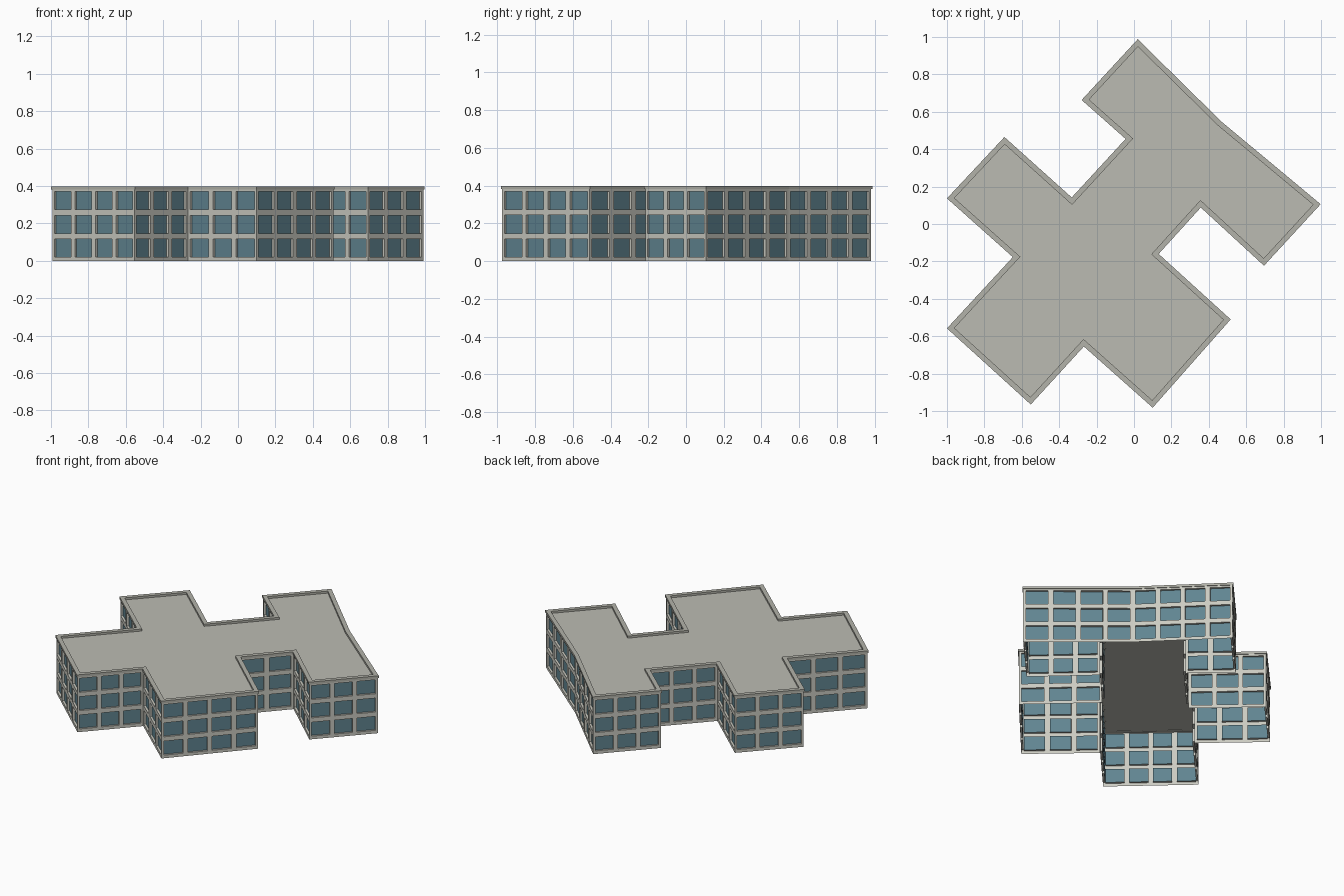
import bpy, bmesh
from mathutils import Vector

cube = bpy.data.objects.get("Cube")
if cube:
    bpy.data.objects.remove(cube, do_unlink=True)


def material(name, rgb):
    m = bpy.data.materials.new(name)
    m.use_nodes = True
    m.diffuse_color = (*rgb, 1)
    m.node_tree.nodes["Principled BSDF"].inputs["Base Color"].default_value = (*rgb, 1)
    return m


WALL = material("pale concrete", (0.60, 0.60, 0.54))
GLASS = material("blue grey glass", (0.12, 0.235, 0.285))
ROOF = material("roof grey", (0.50, 0.50, 0.45))
TRIM = material("parapet grey", (0.45, 0.45, 0.40))

# Outer roof edge, counter-clockwise
OUTLINE = [Vector(p) for p in [
    (-1, -.558), (-.552, -.965), (-.268, -.655), (.1, -.982), (.517, -.51),
    (.132, -.16), (.357, .088), (.695, -.223), (.998, .106), (.468, .547),
    (.02, .988), (-.28, .663), (-.045, .455), (-.333, .142), (-.693, .465),
    (-1, .137), (-.648, -.177)]]


def offset(points, d):
    """Move every edge inward by d, keeping mitred corners."""
    result = []
    for i, p in enumerate(points):
        a = (p - points[i - 1]).normalized()
        b = (points[(i + 1) % len(points)] - p).normalized()
        na, nb = Vector((-a.y, a.x)), Vector((-b.y, b.x))
        result.append(p + (na + nb) * d / (1 + na.dot(nb)))
    return result


def finish(name, bm, materials):
    bmesh.ops.remove_doubles(bm, verts=bm.verts, dist=0.0001)
    mesh = bpy.data.meshes.new(name)
    bm.to_mesh(mesh)
    bm.free()
    for m in materials:
        mesh.materials.append(m)
    obj = bpy.data.objects.new(name, mesh)
    bpy.context.collection.objects.link(obj)
    return obj


def bridge(bm, a, b):
    for i in range(len(a)):
        j = (i + 1) % len(a)
        bm.faces.new((a[i], a[j], b[j], b[i]))


# Walls: every bay on every floor holds one recessed window
BAY, WINDOW_SHARE, RECESS = 0.16, 0.8, 0.014
FLOOR_EDGES = [0, 0.132, 0.258, 0.385]
WINDOW_CENTRES = [0.069, 0.195, 0.321]
HALF_HEIGHT = 0.048
bm = bmesh.new()
base = offset(OUTLINE, 0.005)
for i, start in enumerate(base):
    end = base[(i + 1) % len(base)]
    span = end - start
    bays = round(span.length / BAY)
    along = span / bays
    inward = Vector((-span.y, span.x)).normalized() * RECESS
    margin = (1 - WINDOW_SHARE) / 2

    def rectangle(s, t, low, high, shift):
        a, b = start + along * s + shift, start + along * t + shift
        return [bm.verts.new((p.x, p.y, z))
                for p, z in ((a, low), (b, low), (b, high), (a, high))]

    for k in range(bays):
        for floor, mid in enumerate(WINDOW_CENTRES):
            low, high = mid - HALF_HEIGHT, mid + HALF_HEIGHT
            s, t = k + margin, k + 1 - margin
            cell = rectangle(k, k + 1, FLOOR_EDGES[floor], FLOOR_EDGES[floor + 1], Vector((0, 0)))
            opening = rectangle(s, t, low, high, Vector((0, 0)))
            pane = rectangle(s, t, low, high, inward)
            bridge(bm, cell, opening)
            bridge(bm, opening, pane)
            bm.faces.new(pane).material_index = 1
finish("walls_with_windows", bm, [WALL, GLASS])

# Flat roof sheet
bm = bmesh.new()
bm.faces.new([bm.verts.new((p.x, p.y, 0.383)) for p in offset(OUTLINE, 0.006)])
finish("roof", bm, [ROOF])

# Parapet cap running round the roof edge
bm = bmesh.new()
loops = [[bm.verts.new((p.x, p.y, z)) for p in offset(OUTLINE, d)]
         for d, z in ((0, 0.381), (0, 0.397), (0.028, 0.397), (0.028, 0.381))]
for i in range(4):
    bridge(bm, loops[i], loops[(i + 1) % 4])
finish("parapet_cap", bm, [TRIM])
